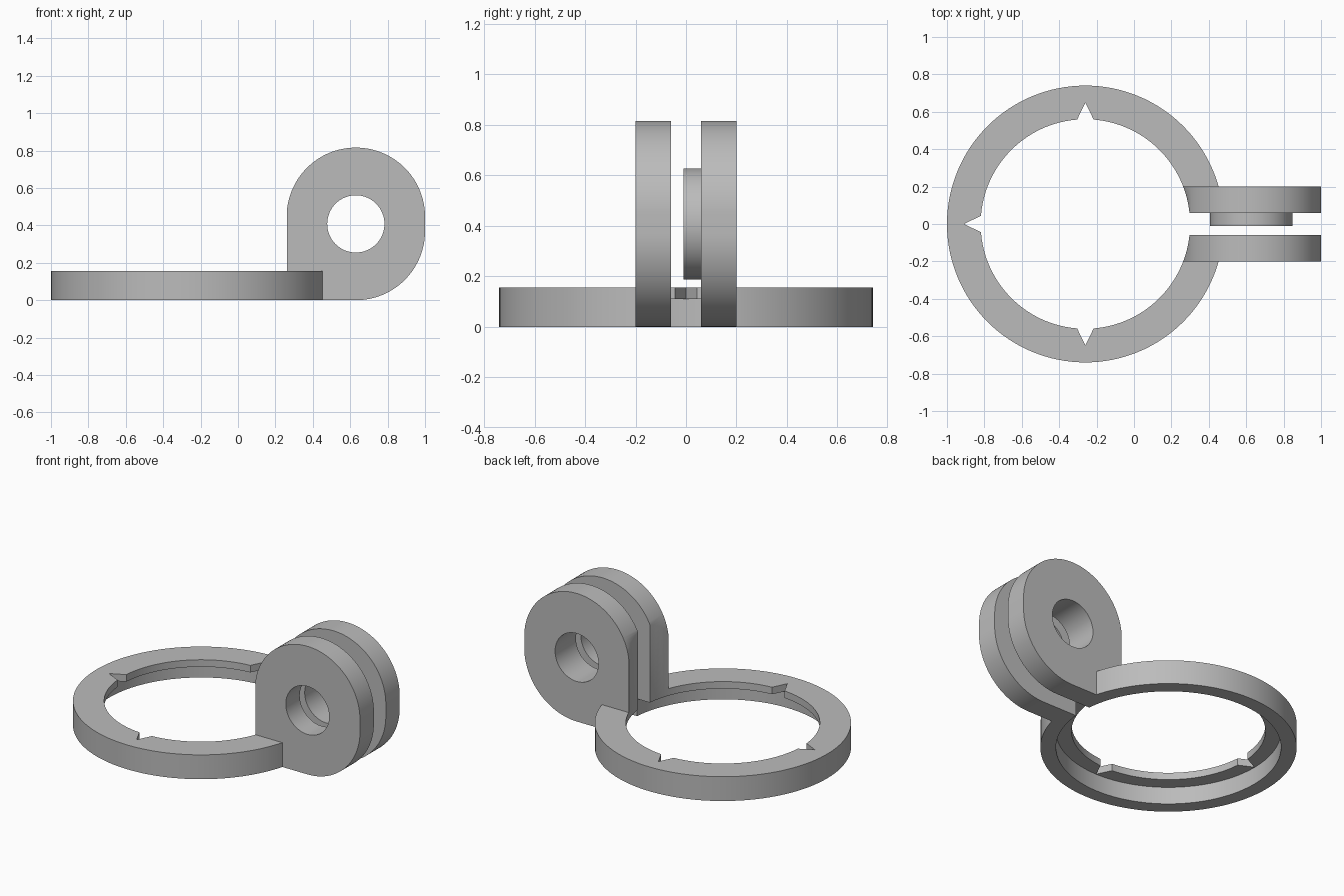
import bpy, bmesh
from math import sin, cos, pi

cube = bpy.data.objects.get("Cube")
if cube:
    bpy.data.objects.remove(cube, do_unlink=True)

RING_X = -0.26                    # ring axis
R_OUT, R_RECESS, R_LIP = 0.74, 0.65, 0.56
RING_H, LEDGE_Z = 0.155, 0.11
EYE_X, EYE_Z, R_EYE = 0.63, 0.408, 0.153
LUG_R, LUG_IN, LUG_OUT = 0.37, 0.06, 0.20

grey = bpy.data.materials.new("light grey")
grey.use_nodes = True
grey.diffuse_color = (0.5, 0.5, 0.5, 1)
grey.node_tree.nodes["Principled BSDF"].inputs["Base Color"].default_value = (0.5, 0.5, 0.5, 1)


def arc(cx, cy, r, a0, a1, n):
    return [(cx + r * cos(a0 + (a1 - a0) * i / n), cy + r * sin(a0 + (a1 - a0) * i / n))
            for i in range(n + 1)]


def circle(cx, cy, r, n=128):
    return arc(cx, cy, r, 0, 2 * pi, n)[:-1]


def prism(name, outline, lo, hi, axis="z"):
    """Extrude a closed outline between lo and hi along z or y."""
    bm = bmesh.new()
    place = (lambda u, v: (u, v, lo)) if axis == "z" else (lambda u, v: (u, lo, v))
    face = bm.faces.new([bm.verts.new(place(u, v)) for u, v in outline])
    move = (0, 0, hi - lo) if axis == "z" else (0, hi - lo, 0)
    ext = bmesh.ops.extrude_face_region(bm, geom=[face])["geom"]
    bmesh.ops.translate(bm, vec=move, verts=[g for g in ext if isinstance(g, bmesh.types.BMVert)])
    bmesh.ops.recalc_face_normals(bm, faces=bm.faces)
    mesh = bpy.data.meshes.new(name)
    bm.to_mesh(mesh)
    bm.free()
    mesh.materials.append(grey)
    obj = bpy.data.objects.new(name, mesh)
    bpy.context.collection.objects.link(obj)
    return obj


def cut(obj, cutters):
    """Subtract each cutter in turn and bake the result."""
    for c in cutters:
        c.hide_render = True
        mod = obj.modifiers.new("cut", "BOOLEAN")
        mod.operation, mod.solver, mod.object = "DIFFERENCE", "EXACT", c
    bpy.context.view_layer.update()
    graph = bpy.context.evaluated_depsgraph_get()
    baked = bpy.data.meshes.new_from_object(obj.evaluated_get(graph))
    obj.modifiers.clear()
    obj.data = baked


def bore_cutters():
    return [prism("lip_cutter", circle(RING_X, 0, R_LIP), -0.1, 1.0),
            prism("recess_cutter", circle(RING_X, 0, R_RECESS), -0.1, LEDGE_Z)]


# Ring with stepped bore, three pointed notches and a slot for the lugs
ring = prism("ring", circle(RING_X, 0, R_OUT), 0, RING_H)
cutters = bore_cutters()
for a in (pi / 2, pi, -pi / 2):
    tri = [(0.649, 0), (0.54, 0.053), (0.54, -0.053)]
    pts = [(RING_X + r * cos(a) - t * sin(a), r * sin(a) + t * cos(a)) for r, t in tri]
    cutters.append(prism("notch_cutter", pts, 0.05, 0.3))
slot = [(0, -LUG_OUT), (0.7, -LUG_OUT), (0.7, LUG_OUT), (0, LUG_OUT)]
cutters.append(prism("slot_cutter", slot, -0.1, 0.3))
cut(ring, cutters)

# Two lugs: rounded plates with one square lower corner
low, high = LUG_R, 2 * EYE_Z - LUG_R
profile = ([(0.2, 0)] + arc(EYE_X, low, LUG_R, -pi / 2, 0, 32)
           + arc(EYE_X, high, LUG_R, 0, pi, 64) + [(0.26, 0.42), (0.2, 0.2)])
profile = [(max(x, 0.26), z) for x, z in profile]
shared = bore_cutters() + [prism("eye_cutter", circle(EYE_X, EYE_Z, R_EYE, 64), -0.5, 0.5, "y")]
lugs = []
for name, y0, y1 in (("front_lug", -LUG_OUT, -LUG_IN), ("back_lug", LUG_IN, LUG_OUT)):
    lug = prism(name, profile, y0, y1, "y")
    cut(lug, shared)
    lugs.append(lug)

# Spacer boss on the inner face of the back lug
boss = prism("spacer_boss", circle(EYE_X - 0.003, EYE_Z, 0.22, 96), -0.01, LUG_IN, "y")
cut(boss, shared[-1:])

# Remove cutters, smooth the curved walls
parts = [ring, boss] + lugs
for c in set(cutters + shared):
    bpy.data.objects.remove(c, do_unlink=True)
bpy.ops.object.select_all(action="DESELECT")
for p in parts:
    p.select_set(True)
bpy.context.view_layer.objects.active = ring
bpy.ops.object.shade_smooth_by_angle(angle=0.5)
